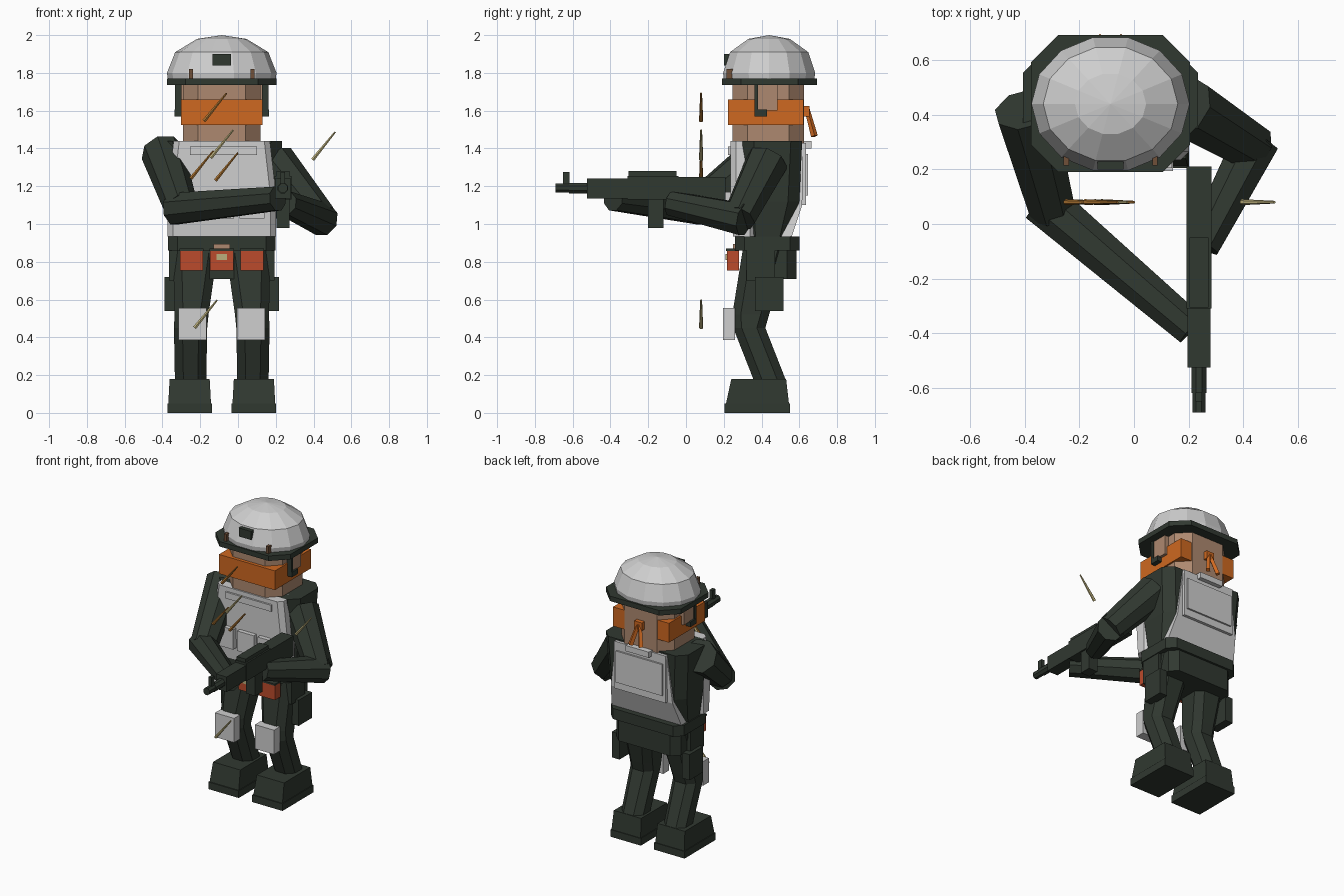
import bpy, bmesh, math
from mathutils import Vector, Matrix

cube = bpy.data.objects.get("Cube")
if cube:
    bpy.data.objects.remove(cube)

CENTRE = -0.086  # centre line of the body


def material(name, red, green, blue):
    mat = bpy.data.materials.new(name)
    mat.use_nodes = True
    mat.diffuse_color = (red, green, blue, 1)
    mat.node_tree.nodes["Principled BSDF"].inputs["Base Color"].default_value = (red, green, blue, 1)
    return mat


dark = material("dark green", 0.03, 0.04, 0.03)
white = material("pale grey", 0.62, 0.62, 0.62)
orange = material("orange cloth", 0.62, 0.14, 0.015)
skin = material("skin", 0.42, 0.25, 0.16)
red = material("red pouch", 0.5, 0.07, 0.025)
brass = material("pale brass", 0.5, 0.43, 0.2)
copper = material("copper", 0.4, 0.17, 0.03)
brown = material("brown clip", 0.16, 0.08, 0.04)


def finish(name, bm, mat):
    bmesh.ops.recalc_face_normals(bm, faces=bm.faces)
    mesh = bpy.data.meshes.new(name)
    bm.to_mesh(mesh)
    bm.free()
    mesh.materials.append(mat)
    obj = bpy.data.objects.new(name, mesh)
    bpy.context.collection.objects.link(obj)
    return obj


def outline(middle, half, front, back, cut):
    """Rectangle with cut corners, seen from above."""
    left, right = middle - half, middle + half
    if cut == 0:
        return [(left, front), (right, front), (right, back), (left, back)]
    return [(left + cut, front), (right - cut, front), (right, front + cut), (right, back - cut),
            (right - cut, back), (left + cut, back), (left, back - cut), (left, front + cut)]


def loft(name, mat, sections, cut=0.0):
    """Skin of stacked sections, each (height, middle, half width, front, back)."""
    bm = bmesh.new()
    rings = [[bm.verts.new((x, y, z)) for x, y in outline(middle, half, front, back, cut)]
             for z, middle, half, front, back in sections]
    for low, high in zip(rings, rings[1:]):
        for i in range(len(low)):
            j = (i + 1) % len(low)
            bm.faces.new((low[i], low[j], high[j], high[i]))
    bm.faces.new(rings[0][::-1])
    bm.faces.new(rings[-1])
    return finish(name, bm, mat)


def block(name, mat, middle, half, front, back, bottom, top, cut=0.0):
    return loft(name, mat, [(z, middle, half, front, back) for z in (bottom, top)], cut)


def limb(name, mat, start, end, r_start, r_end, sides=8):
    """Tapered many-sided rod between two points."""
    start, end = Vector(start), Vector(end)
    axis = end - start
    bm = bmesh.new()
    turn = axis.to_track_quat("Z", "Y").to_matrix().to_4x4()
    place = Matrix.Translation((start + end) / 2) @ turn @ Matrix.Rotation(math.pi / sides, 4, "Z")
    bmesh.ops.create_cone(bm, cap_ends=True, segments=sides, radius1=r_start, radius2=r_end,
                          depth=axis.length, matrix=place)
    return finish(name, bm, mat)


# Helmet dome: elliptical rings narrowing to the crown
def dome(name, mat, sides, rings, crown):
    bm = bmesh.new()
    loops = []
    for scale, z in rings:
        angles = [math.tau * i / sides for i in range(sides)]
        loops.append([bm.verts.new((CENTRE + 0.29 * scale * math.cos(a),
                                    0.44 + 0.25 * scale * math.sin(a), z)) for a in angles])
    tip = bm.verts.new((CENTRE, 0.44, crown))
    for i in range(sides):
        j = (i + 1) % sides
        for low, high in zip(loops, loops[1:]):
            bm.faces.new((low[i], low[j], high[j], high[i]))
        bm.faces.new((loops[-1][i], loops[-1][j], tip))
    bm.faces.new(loops[0][::-1])
    return finish(name, bm, mat)


dome("helmet_dome", white, 14, [(0.98, 1.76), (1, 1.8), (0.85, 1.91), (0.45, 1.98)], 2)
block("helmet_rim", dark, CENTRE, 0.291, 0.19, 0.693, 1.735, 1.77, cut=0.1)
block("helmet_mount", dark, CENTRE, 0.048, 0.2, 0.27, 1.84, 1.9)

# Head, face cloth and its knot
block("head", skin, CENTRE, 0.206, 0.245, 0.625, 1.43, 1.75, cut=0.08)
block("face_cloth", orange, CENTRE, 0.217, 0.222, 0.622, 1.525, 1.66)
block("cloth_knot", orange, CENTRE, 0.03, 0.61, 0.655, 1.57, 1.625)

# Chest, vest and pack
loft("torso", dark, [(0.88, CENTRE, 0.27, 0.31, 0.545), (1.12, CENTRE, 0.3, 0.3, 0.6),
                     (1.44, CENTRE, 0.32, 0.3, 0.615)], cut=0.06)
loft("vest_front", white, [(0.935, CENTRE, 0.288, 0.25, 0.37), (1.15, CENTRE, 0.288, 0.235, 0.37),
                           (1.44, CENTRE, 0.255, 0.235, 0.37)], cut=0.03)
block("vest_chest_strip", white, CENTRE + 0.01, 0.177, 0.222, 0.25, 1.365, 1.41)
loft("vest_back", white, [(0.935, CENTRE, 0.27, 0.45, 0.56), (1.1, CENTRE, 0.24, 0.45, 0.615),
                          (1.42, CENTRE, 0.2, 0.45, 0.62)])
block("back_pack", white, CENTRE, 0.2, 0.59, 0.635, 1.1, 1.43)
block("pack_flap", white, CENTRE, 0.18, 0.62, 0.647, 1.15, 1.37)
block("pack_handle", white, CENTRE, 0.09, 0.62, 0.665, 1.4, 1.44)
for i in (-1, 0, 1):
    block("vest_pouch", white, CENTRE + i * 0.16, 0.065, 0.205, 0.25, 1.03, 1.17)

# Belt, hips and belt pouches
block("belt", dark, CENTRE, 0.284, 0.26, 0.6, 0.86, 0.935, cut=0.05)
block("hips", dark, CENTRE, 0.25, 0.3, 0.585, 0.71, 0.88, cut=0.05)
for i in (-1, 0, 1):
    block("red_pouch", red, CENTRE + i * 0.16, 0.061, 0.217, 0.28, 0.755, 0.86)
    block("pouch_lid", dark, CENTRE + i * 0.16, 0.064, 0.212, 0.28, 0.858, 0.87)
block("pouch_clasp", brass, CENTRE, 0.027, 0.21, 0.22, 0.81, 0.84)
block("belt_buckle", skin, CENTRE, 0.043, 0.25, 0.27, 0.87, 0.895)

# Paired parts on both sides of the centre line
for side, word in ((-1, "right"), (1, "left")):
    def at(offset):
        return CENTRE + side * offset

    loft(word + "_leg", dark, [(0.17, at(0.165), 0.083, 0.36, 0.53), (0.45, at(0.165), 0.088, 0.25, 0.42),
                               (0.52, at(0.16), 0.09, 0.245, 0.44), (0.86, at(0.14), 0.118, 0.3, 0.53)], cut=0.045)
    block(word + "_sole", dark, at(0.17), 0.118, 0.205, 0.55, 0, 0.05)
    loft(word + "_boot", dark, [(0.05, at(0.17), 0.113, 0.212, 0.545), (0.18, at(0.17), 0.106, 0.24, 0.53)])
    block(word + "_knee_pad", white, at(0.155), 0.074, 0.195, 0.26, 0.385, 0.555)
    block(word + "_thigh_pouch", dark, at(0.272), 0.03, 0.365, 0.515, 0.54, 0.72)
    block(word + "_hip_pouch", dark, at(0.25), 0.028, 0.32, 0.47, 0.7, 0.86)
    block(word + "_ear", skin, at(0.215), 0.022, 0.38, 0.485, 1.6, 1.735)
    block(word + "_chin_strap", dark, at(0.23), 0.018, 0.363, 0.38, 1.57, 1.74)
    block(word + "_strap_end", dark, at(0.23), 0.02, 0.363, 0.43, 1.57, 1.605)
    block(word + "_helmet_clip", brown, at(0.163), 0.01, 0.215, 0.26, 1.765, 1.82)
    limb(word + "_cloth_tail", orange, (at(0.005), 0.64, 1.61), (at(0.04), 0.68, 1.465), 0.014, 0.018, 4)

# Arms: upper arm, elbow and forearm reaching to the gun
arms = (("right", (-0.4, 0.42, 1.38), (-0.3, 0.05, 1.085), (0.21, -0.385, 1.135)),
        ("left", (0.19, 0.43, 1.33), (0.435, 0.28, 1.03), (0.25, -0.08, 1.11)))
for word, shoulder, elbow, hand in arms:
    limb(word + "_upper_arm", dark, shoulder, elbow, 0.115, 0.09)
    limb(word + "_forearm", dark, Vector(elbow).lerp(Vector(hand), -0.08), hand, 0.09, 0.068)

# Gun pointing forward
GUN = 0.238
block("gun_stock", dark, GUN, 0.046, -0.05, 0.21, 1.11, 1.25)
block("gun_body", dark, GUN, 0.046, -0.31, -0.04, 1.13, 1.255)
block("gun_rail", dark, GUN, 0.035, -0.305, -0.05, 1.25, 1.28)
block("gun_handguard", dark, GUN, 0.042, -0.525, -0.3, 1.135, 1.24)
block("gun_magazine", dark, GUN, 0.035, -0.2, -0.12, 0.98, 1.14)
limb("gun_barrel", dark, (GUN, -0.51, 1.19), (GUN, -0.62, 1.19), 0.03, 0.03)
limb("gun_muzzle", dark, (GUN, -0.6, 1.19), (GUN, -0.69, 1.19), 0.026, 0.026)
block("gun_front_sight", dark, GUN, 0.012, -0.65, -0.617, 1.2, 1.275)

# Loose slanted darts in front of the body
darts = ((copper, -0.18, 1.545), (brass, -0.145, 1.35), (copper, -0.25, 1.24),
         (copper, -0.12, 1.23), (brass, 0.395, 1.34), (brass, -0.23, 0.45))
for mat, x, z in darts:
    limb("dart", mat, (x, 0.08, z), (x + 0.12, 0.08, z + 0.148), 0.011, 0.005, 6)
